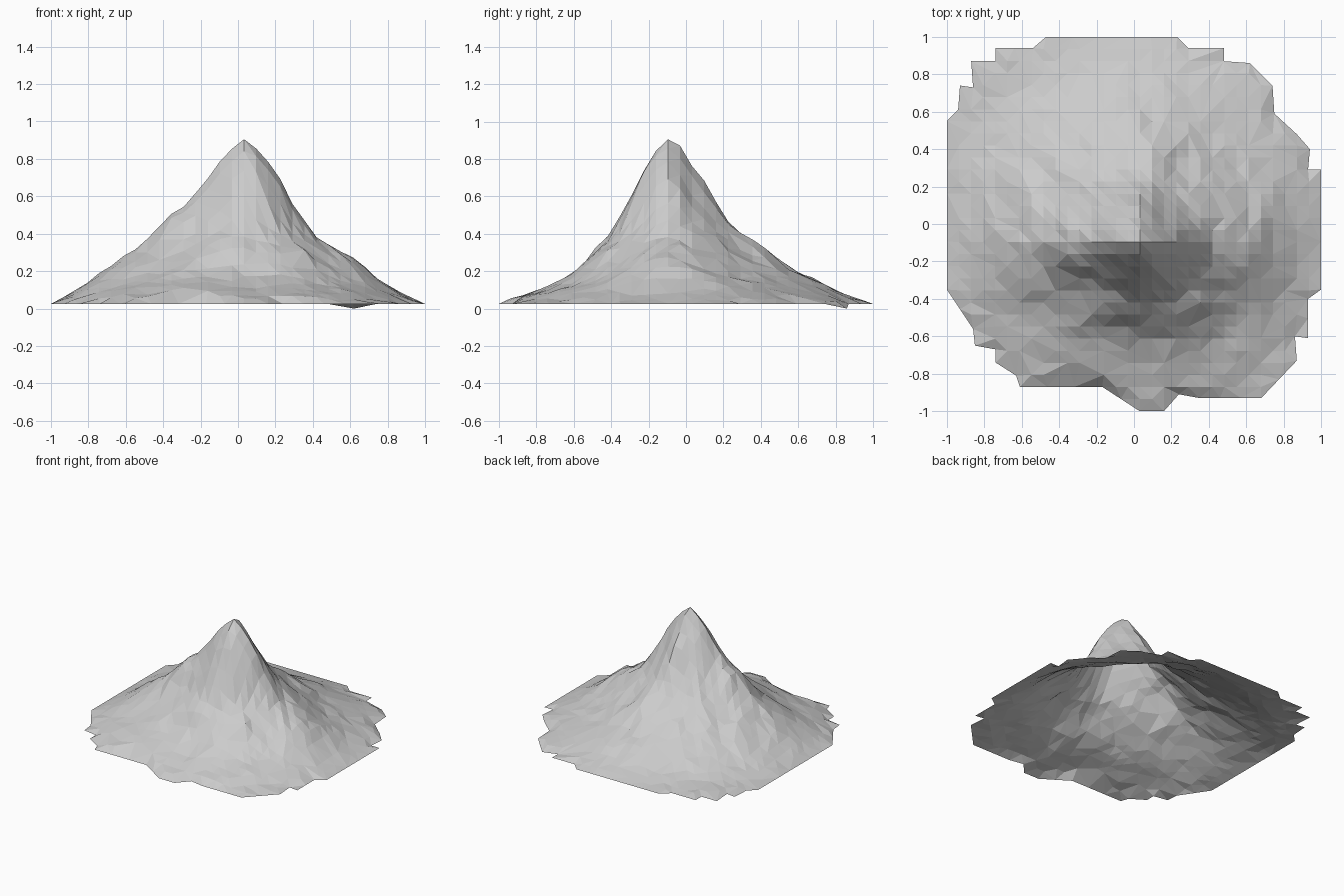
import bpy, bmesh, math, random
from mathutils import Vector, noise
from mathutils.geometry import delaunay_2d_cdt

random.seed(4)
old = bpy.data.objects.get("Cube")
if old:
    bpy.data.objects.remove(old, do_unlink=True)

STEP = 2 / 31
PEAK = Vector((-1 + 16 * STEP, -1 + 14 * STEP))
RIM_Z = 0.025

# Ragged outline of the base, seen from above
OUTLINE = [
    (-.47, 1), (.23, 1), (.29, .94), (.48, .94), (.48, .87), (.62, .86),
    (.74, .74), (.75, .59), (.87, .48), (.94, .4), (.93, .29), (1, .29),
    (1, -.35), (.93, -.4), (.93, -.61), (.86, -.6), (.87, -.73), (.68, -.93),
    (.35, -.93), (.24, -.91), (.16, -1), (.03, -1), (-.17, -.87), (-.61, -.87),
    (-.63, -.81), (-.74, -.74), (-.74, -.67), (-.85, -.65), (-.86, -.56),
    (-1, -.35), (-1, .55), (-.94, .61), (-.93, .74), (-.86, .73), (-.87, .87),
    (-.74, .87), (-.74, .94), (-.54, .94)]

# Slope heights at fixed distances from the peak, one row per compass direction
RADII = [0, .06, .12, .2, .3, .4, .52, .65, .8, .95, 1.1]
SLOPES = {
    "east":      [.905, .86, .80, .69, .48, .37, .30, .22, .10, .03, .03],
    "northeast": [.905, .86, .74, .57, .43, .34, .25, .16, .11, .06, .03],
    "north":     [.905, .88, .77, .66, .49, .39, .31, .22, .15, .07, .03],
    "northwest": [.905, .86, .79, .67, .51, .40, .31, .23, .15, .08, .04],
    "west":      [.905, .86, .81, .68, .57, .50, .36, .27, .17, .06, .03],
    "southwest": [.905, .84, .74, .58, .41, .31, .23, .15, .09, .05, .03],
    "south":     [.905, .85, .74, .59, .41, .30, .18, .11, .06, .03, .03],
    "southeast": [.905, .85, .78, .61, .42, .33, .23, .14, .09, .04, .03],
}
ROWS = list(SLOPES.values())


def along(row, r):
    """Height on one slope at distance r."""
    for i in range(len(RADII) - 1):
        if r <= RADII[i + 1]:
            t = (r - RADII[i]) / (RADII[i + 1] - RADII[i])
            return row[i] + t * (row[i + 1] - row[i])
    return row[-1]


def height(p):
    """Blend the neighbouring slopes smoothly, then roughen the rock."""
    d = p - PEAK
    r = d.length
    if r < STEP / 4:
        return ROWS[0][0]
    a = (math.atan2(d.y, d.x) / math.tau * len(ROWS)) % len(ROWS)
    i = int(a)
    t = a - i
    t = t * t * (3 - 2 * t)
    h = along(ROWS[i % 8], r) * (1 - t) + along(ROWS[(i + 1) % 8], r) * t
    rough = min(h, 0.3) * min(r / 0.3, 1)
    h += rough * 0.1 * noise.noise(Vector((p.x * 6, p.y * 6, 3)))
    h += rough * random.uniform(-0.04, 0.04)
    return max(h, RIM_Z)


def rim_distance(p):
    """Distance from a point to the nearest outline edge."""
    best = 9
    for k, q in enumerate(OUTLINE):
        a, b = Vector(OUTLINE[k - 1]), Vector(q)
        t = max(0, min(1, (p - a).dot(b - a) / (b - a).length_squared))
        best = min(best, (p - a.lerp(b, t)).length)
    return best


# Rim points, with the long straight runs divided
points = []
for k, q in enumerate(OUTLINE):
    a, b = Vector(OUTLINE[k - 1]), Vector(q)
    cuts = max(1, round((b - a).length / (2 * STEP)))
    points += [a.lerp(b, c / cuts) for c in range(cuts)]
rim_count = len(points)

# Grid points, thinned out on the gentle lower slopes
for i in range(32):
    for j in range(32):
        p = Vector((-1 + i * STEP, -1 + j * STEP))
        keep = 1 if (p - PEAK).length < 0.4 else 0.7
        if rim_distance(p) > STEP / 2 and random.random() < keep:
            points.append(p)

# Triangulate inside the outline and lift into a mountain
edges = [(k, (k + 1) % rim_count) for k in range(rim_count)]
flat, _, faces, source, _, _ = delaunay_2d_cdt(points, edges, [], 1, 1e-5)
bm = bmesh.new()
verts = []
for p, src in zip(flat, source):
    on_rim = any(s < rim_count for s in src)
    z = RIM_Z if on_rim else height(p)
    verts.append(bm.verts.new((p.x, p.y, z)))
for f in faces:
    bm.faces.new([verts[k] for k in f])
bmesh.ops.delete(bm, geom=[v for v in bm.verts if not v.link_faces], context='VERTS')
bm.normal_update()
bmesh.ops.reverse_faces(bm, faces=[f for f in bm.faces if f.normal.z < 0])

# One corner of the rim dips to the ground
corner = min(bm.verts, key=lambda v: (v.co.xy - Vector((.62, .86))).length)
corner.co.z = 0

mesh = bpy.data.meshes.new("mountain")
bm.to_mesh(mesh)
bm.free()
mountain = bpy.data.objects.new("mountain", mesh)
bpy.context.collection.objects.link(mountain)

# Plain grey rock
rock = bpy.data.materials.new("grey rock")
rock.use_nodes = True
grey = (0.6, 0.6, 0.6, 1)
rock.diffuse_color = grey
rock.node_tree.nodes["Principled BSDF"].inputs["Base Color"].default_value = grey
mesh.materials.append(rock)
